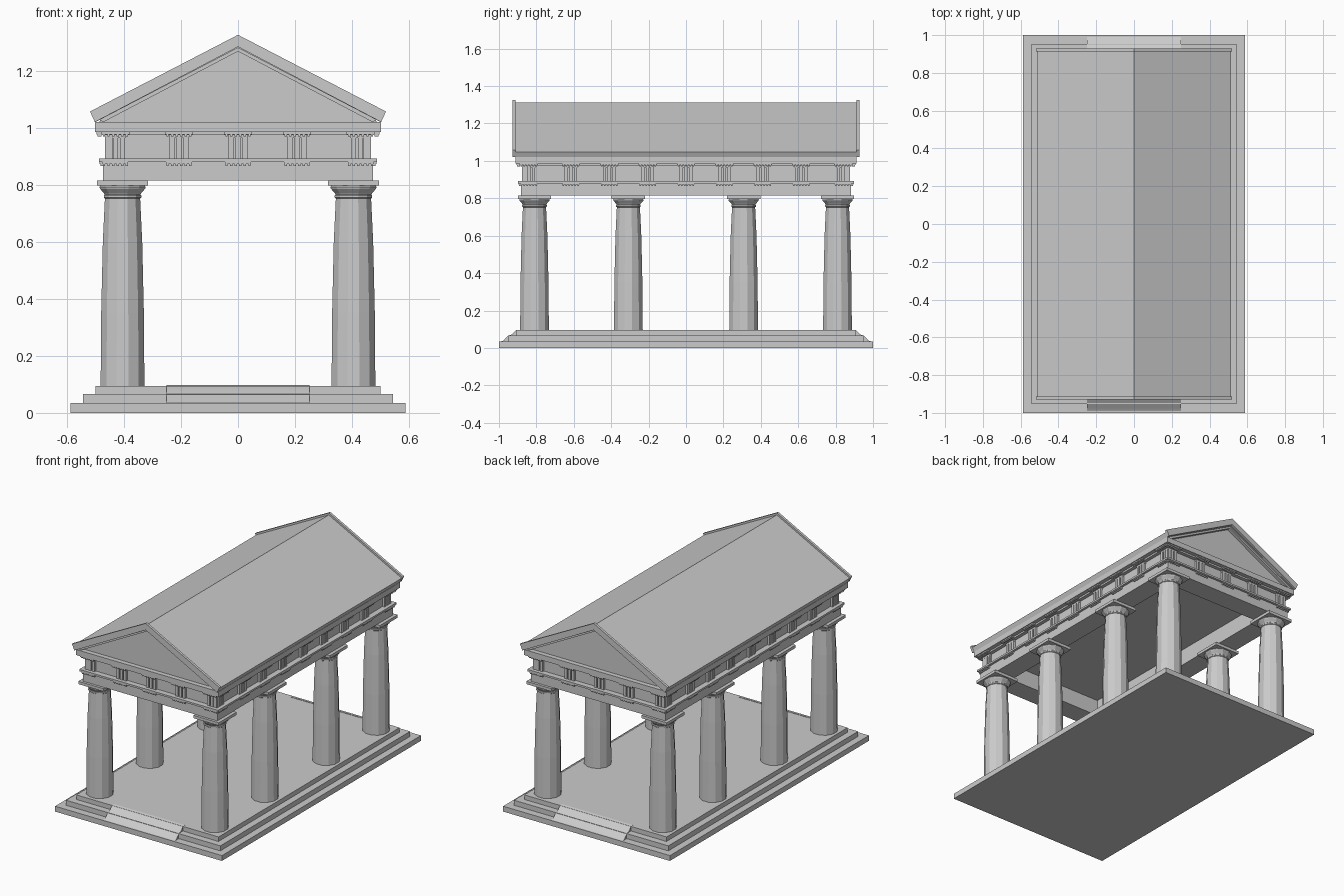
import bpy, bmesh, math
from mathutils import Matrix

if "Cube" in bpy.data.objects:
    bpy.data.objects.remove(bpy.data.objects["Cube"])

E = 0.41  # the plan is this much longer in y than in x (half size)


def finish(name, bm):
    bmesh.ops.recalc_face_normals(bm, faces=bm.faces[:])
    me = bpy.data.meshes.new(name)
    bm.to_mesh(me)
    bm.free()
    ob = bpy.data.objects.new(name, me)
    bpy.context.collection.objects.link(ob)
    return ob


def add_box(bm, x0, x1, y0, y1, z0, z1, rot=None):
    m = Matrix.Translation(((x0 + x1) / 2, (y0 + y1) / 2, (z0 + z1) / 2)) \
        @ Matrix.Diagonal((x1 - x0, y1 - y0, z1 - z0, 1))
    bmesh.ops.create_cube(bm, size=1, matrix=(rot @ m) if rot else m)


def slab(name, h, z0, z1, ext=E):
    bm = bmesh.new()
    add_box(bm, -h, h, -h - ext, h + ext, z0, z1)
    return finish(name, bm)


def ring(name, h, inner, z0, z1):
    bm = bmesh.new()
    for s in (-1, 1):
        xs = sorted((s * inner, s * h))
        ys = sorted((s * (inner + E), s * (h + E)))
        add_box(bm, *xs, -h - E, h + E, z0, z1)
        add_box(bm, -inner, inner, *ys, z0, z1)
    return finish(name, bm)


def prism(bm, pts, y0, y1):
    """Extrude an xz outline along y."""
    f = bm.faces.new([bm.verts.new((x, y0, z)) for x, z in pts])
    r = bmesh.ops.extrude_face_region(bm, geom=[f])
    vs = [v for v in r["geom"] if isinstance(v, bmesh.types.BMVert)]
    bmesh.ops.translate(bm, verts=vs, vec=(0, y1 - y0, 0))
    bm.faces.ensure_lookup_table()


def gable(half):
    """Mirror a left-hand outline: outer points up to apex, then inner apex."""
    outer, apex, inner = half
    pts = outer + [(0, apex)] + [(-x, z) for x, z in reversed(outer)]
    return pts + ([(0, inner)] if inner else [])


# Stepped base
slab("base_step_lower", 0.587, 0, 0.034, 0.413)
slab("base_step_middle", 0.543, 0.034, 0.066)
slab("base_step_upper", 0.50, 0.066, 0.095)

# Worn entrance slopes over the steps, front and back
bm = bmesh.new()
for s in (-1, 1):
    prof = [(1.0, 0.0), (1.0, 0.03), (0.975, 0.04), (0.953, 0.064),
            (0.93, 0.073), (0.91, 0.094), (0.89, 0.097), (0.89, 0.0)]
    f = bm.faces.new([bm.verts.new((-0.25, s * y, z)) for y, z in prof])
    r = bmesh.ops.extrude_face_region(bm, geom=[f])
    bmesh.ops.translate(bm, vec=(0.5, 0, 0), verts=[
        v for v in r["geom"] if isinstance(v, bmesh.types.BMVert)])
slopes = finish("entrance_slopes", bm)
bpy.context.view_layer.objects.active = slopes
slopes.select_set(True)
bpy.ops.object.shade_smooth_by_angle(angle=math.radians(60))
slopes.select_set(False)

# Tapered columns with ringed neck, flared capital and square top
profile = [(0.0795, 0.095), (0.0775, 0.35), (0.0715, 0.6), (0.064, 0.752),
           (0.068, 0.755), (0.068, 0.763), (0.065, 0.766), (0.069, 0.772),
           (0.082, 0.786), (0.084, 0.792), (0.080, 0.798)]
SIDES = 12
for x in (-0.405, 0.405):
    for y in (-0.81, -0.308, 0.308, 0.81):
        bm = bmesh.new()
        loops = []
        for rad, z in profile:
            loops.append([bm.verts.new((
                x + rad * math.cos((i + 0.5) * math.tau / SIDES),
                y + rad * math.sin((i + 0.5) * math.tau / SIDES), z))
                for i in range(SIDES)])
        for a, b in zip(loops, loops[1:]):
            for i in range(SIDES):
                j = (i + 1) % SIDES
                bm.faces.new((a[i], a[j], b[j], b[i]))
        bm.faces.new(loops[0])
        bm.faces.new(loops[-1])
        add_box(bm, x - 0.089, x + 0.089, y - 0.089, y + 0.089, 0.797, 0.815)
        finish("column", bm)

# Beams, frieze wall and bands
ring("architrave", 0.473, 0.34, 0.815, 0.88)
ring("architrave_band", 0.488, 0.34, 0.88, 0.892)
ring("frieze_wall", 0.452, 0.34, 0.892, 0.985)
ring("frieze_cap", 0.475, 0.44, 0.974, 0.985)
slab("ceiling", 0.36, 0.92, 0.985)
slab("cornice", 0.502, 0.985, 1.02)

# Three-bar frieze blocks with pegged plates above and below, on four sides
bars, plates, pegs = bmesh.new(), bmesh.new(), bmesh.new()
for k in range(4):
    rot = Matrix.Rotation(k * math.pi / 2, 4, 'Z')
    if k % 2 == 0:
        ext, spots = E, (-0.43, -0.207, 0, 0.207, 0.43)
    else:
        ext, spots = 0, (-0.84, -0.615, -0.41, -0.205, 0,
                         0.205, 0.41, 0.615, 0.84)
    for u in spots:
        def piece(bm, c, w, d_in, d_out, z0, z1):
            add_box(bm, c - w / 2, c + w / 2, -d_out - ext, -d_in - ext,
                    z0, z1, rot)
        piece(bars, u, 0.068, 0.44, 0.457, 0.892, 0.974)
        piece(bars, u, 0.07, 0.44, 0.466, 0.964, 0.974)
        for o in (-0.025, 0, 0.025):
            piece(bars, u + o, 0.017, 0.44, 0.466, 0.892, 0.974)
        piece(plates, u, 0.09, 0.46, 0.485, 0.873, 0.881)
        piece(plates, u, 0.098, 0.45, 0.496, 0.977, 0.986)
        for i in range(6):
            o = (i - 2.5) * 0.016
            piece(pegs, u + o, 0.008, 0.472, 0.482, 0.866, 0.874)
            piece(pegs, u + o, 0.008, 0.478, 0.493, 0.97, 0.978)
finish("frieze_blocks", bars)
finish("frieze_plates", plates)
finish("frieze_pegs", pegs)

# Roof shell, recessed gable walls and sloping gable trim
bm = bmesh.new()
prism(bm, gable(([(-0.50, 1.02), (-0.513, 1.048)], 1.313, 1.28)),
      -0.914, 0.914)
finish("roof", bm)

bm = bmesh.new()
prism(bm, gable(([(-0.49, 1.02)], 1.29, None)), -0.882, 0.882)
finish("gable_walls", bm)

bm = bmesh.new()
for s in (-1, 1):
    prism(bm, gable(([(-0.502, 1.02), (-0.519, 1.057)], 1.326, 1.284)),
          s * 0.912, s * 0.928)
    prism(bm, gable(([(-0.472, 1.02), (-0.49, 1.03)], 1.29, 1.268)),
          s * 0.875, s * 0.905)
finish("gable_trim", bm)
